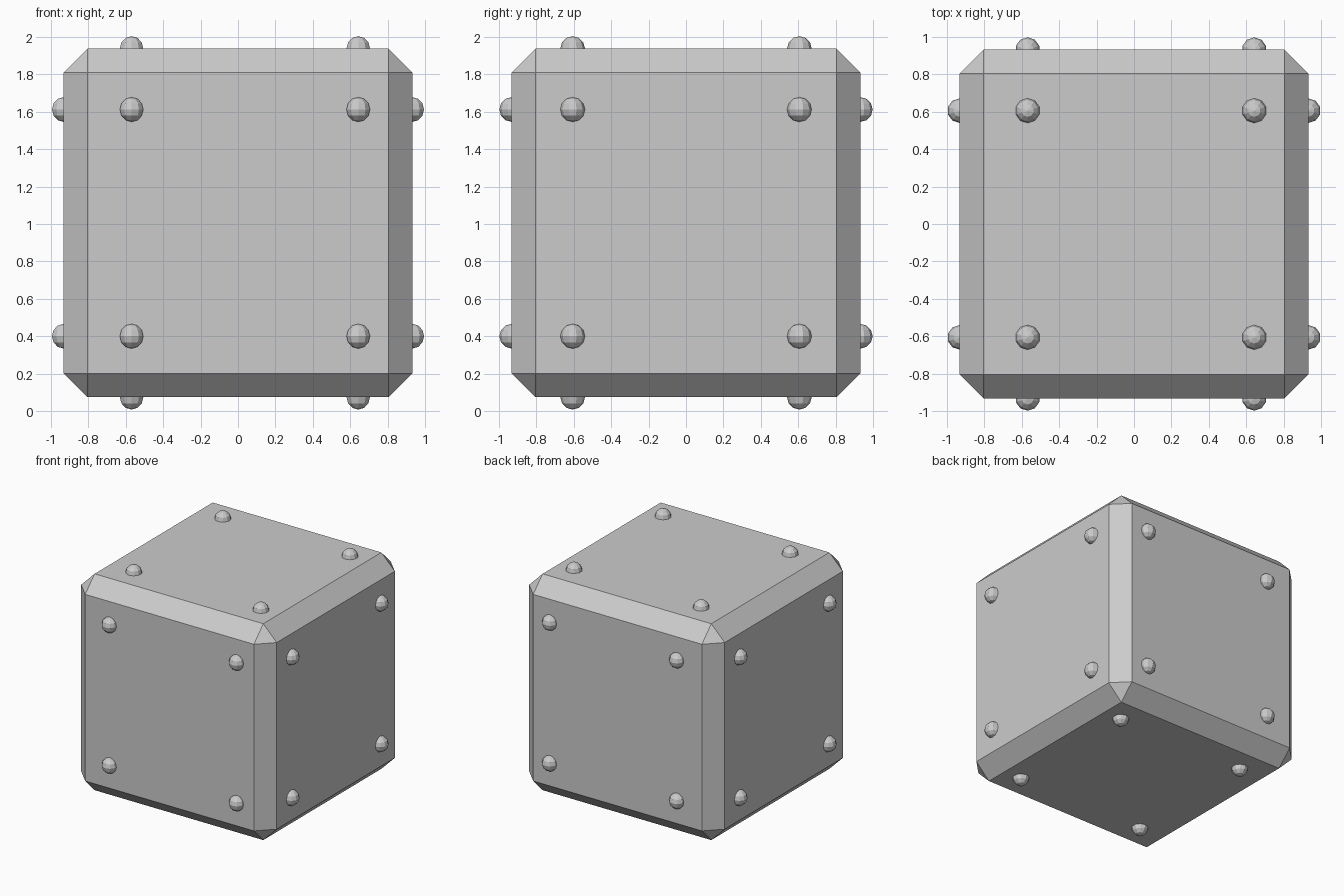
import bpy
from mathutils import Vector

cube = bpy.data.objects.get("Cube")
if cube:
    bpy.data.objects.remove(cube, do_unlink=True)

HALF = 0.932       # half width of the block
CHAMFER = 0.128
RIVET_RADIUS = 0.066
CENTRE = Vector((0, 0, 1.006))
SPREAD = 0.606     # rivet distance from the face centre
SHIFT_X = 0.037    # sideways offset of the rivet pattern

# Chamfered block
bpy.ops.mesh.primitive_cube_add(size=2 * HALF, location=CENTRE)
block = bpy.context.object
block.name = "block"
bevel = block.modifiers.new("chamfer", "BEVEL")
bevel.width = CHAMFER
bevel.segments = 1
bevel.limit_method = "NONE"

# One faceted rivet mesh shared by all the rivets
bpy.ops.mesh.primitive_uv_sphere_add(segments=10, ring_count=6, radius=RIVET_RADIUS)
template = bpy.context.object
rivet_mesh = template.data
rivet_mesh.name = "rivet"
bpy.data.objects.remove(template, do_unlink=True)


def add_rivets(face, axis, side):
    """Place four rivets near the corners of one face."""
    u, v = [i for i in range(3) if i != axis]
    for i, (a, b) in enumerate([(-1, -1), (1, -1), (1, 1), (-1, 1)], 1):
        offset = Vector()
        offset[axis] = side * HALF
        offset[u] = a * SPREAD
        offset[v] = b * SPREAD
        if axis != 0:
            offset.x += SHIFT_X
        rivet = bpy.data.objects.new(f"{face}_rivet_{i}", rivet_mesh)
        rivet.location = CENTRE + offset
        bpy.context.collection.objects.link(rivet)


# Rivets on all six faces
for axis, faces in enumerate([("right", "left"), ("front", "back"), ("bottom", "top")]):
    for face, side in zip(faces, (-1, 1)):
        add_rivets(face, axis, side)
